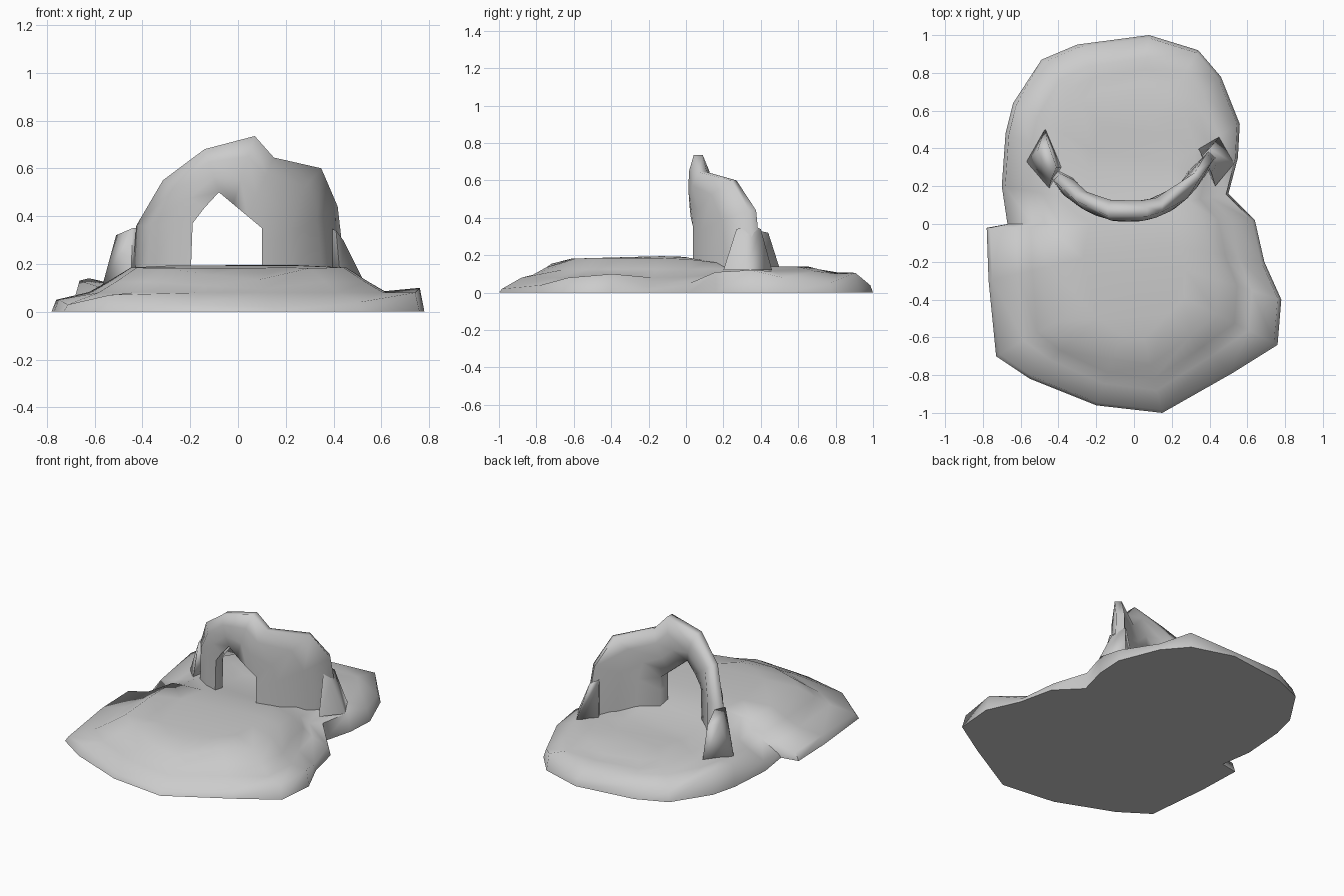
import bpy, bmesh, math
from mathutils import Vector

if "Cube" in bpy.data.objects:
    bpy.data.objects.remove(bpy.data.objects["Cube"])


def finish(name, bm, angle):
    bmesh.ops.triangulate(bm, faces=[f for f in bm.faces if len(f.verts) > 4])
    bmesh.ops.recalc_face_normals(bm, faces=bm.faces)
    me = bpy.data.meshes.new(name)
    bm.to_mesh(me)
    bm.free()
    ob = bpy.data.objects.new(name, me)
    bpy.context.collection.objects.link(ob)
    bpy.ops.object.select_all(action='DESELECT')
    bpy.context.view_layer.objects.active = ob
    ob.select_set(True)
    bpy.ops.object.shade_smooth_by_angle(angle=math.radians(angle))
    return ob


def loft(name, rings, angle):
    """Skin closed rings of equal length and cap both ends."""
    bm = bmesh.new()
    rows = [[bm.verts.new(p) for p in r] for r in rings]
    n = len(rows[0])
    for a, b in zip(rows, rows[1:]):
        for i in range(n):
            j = (i + 1) % n
            bm.faces.new((a[i], a[j], b[j], b[i]))
    bm.faces.new(rows[0])
    bm.faces.new(rows[-1])
    return finish(name, bm, angle)


# Rocky ground: footprint x, y and height of the broken rim
outline = [
    (0.15, -1.00, .02), (0.52, -0.79, .04), (0.76, -0.64, .08), (0.78, -0.40, .10),
    (0.69, -0.20, .03), (0.64, 0.02, .05), (0.50, 0.16, .11), (0.55, 0.35, .12),
    (0.56, 0.53, .08), (0.46, 0.78, .05), (0.34, 0.92, .11), (0.08, 1.00, .04),
    (-0.30, 0.95, .07), (-0.49, 0.87, .05), (-0.64, 0.64, .14), (-0.68, 0.48, .13),
    (-0.70, 0.20, .06), (-0.67, 0.00, .02), (-0.78, -0.02, .05), (-0.77, -0.30, .05),
    (-0.73, -0.70, .03), (-0.55, -0.82, .07), (-0.20, -0.96, .03)]

# Greatest ground height along y, as seen from the side
crest = [(-1, .02), (-.88, .08), (-.80, .10), (-.68, .18), (.03, .20),
         (.33, .18), (.50, .16), (.62, .15), (.80, .10), (.90, .11), (1, .03)]


def crest_z(y):
    for (a, za), (b, zb) in zip(crest, crest[1:]):
        if y <= b:
            return za + (zb - za) * (y - a) / (b - a)
    return crest[-1][1]


def ground_ring(s, front_z, back_z):
    ring = []
    for x, y, rim in outline:
        cy = 0.4 * y
        py = cy + (y - cy) * s
        k = min(1, max(0, (y + 0.05) / 0.5))
        z = rim if front_z is None else front_z + (back_z - front_z) * k
        ring.append((x * s, py, min(z, crest_z(py))))
    return ring


loft("rocky_ground", [
    ground_ring(1.0, 0, 0), ground_ring(0.975, None, None),
    ground_ring(0.80, .080, .115), ground_ring(0.70, .125, .13),
    ground_ring(0.58, .185, .14), ground_ring(0.35, .195, .14)], 80)

# Curved rock arch: (x, z) pairs on its outside and on its opening
outer = [(-.46, .10), (-.44, .36), (-.32, .55), (-.14, .68), (.07, .735),
         (.15, .645), (.36, .60), (.43, .44), (.47, .10)]
inner = [(-.20, .10), (-.19, .37), (-.14, .435), (-.08, .50), (-.02, .45),
         (.04, .40), (.10, .35), (.10, .27), (.10, .10)]


def bow(x):
    d = x + .04
    return .01 + (1.3 * d * d if d < 0 else .9 * d * d + 3 * min(d, .44) ** 4)


def wall(x, z, depth):
    """Point on the bowed wall, pushed back along its plan normal."""
    slope = (bow(x + .01) - bow(x - .01)) / .02
    n = Vector((-slope, 1)).normalized()
    side = min(1, max(0, (abs(x) - .22) / .2))
    return (x + n.x * depth * side, bow(x) + n.y * depth, z)


rings = []
for (ox, oz), (ix, iz) in zip(outer, inner):
    def at(t, d):
        return wall(ox + (ix - ox) * t, oz + (iz - oz) * t, d)
    rings.append([at(0, .02), at(.3, 0), at(.65, 0), at(1, .01),
                  at(1, .09), at(.65, .11), at(.3, .11), at(0, .07)])
loft("rock_arch", rings, 85)

# Broken buttress and flared footing trailing back from the arch feet
loft("left_buttress", [
    [(-.57, .33, .10), (-.45, .18, .10), (-.38, .30, .10), (-.47, .51, .10)],
    [(-.51, .39, .32), (-.44, .23, .35), (-.41, .30, .35), (-.46, .44, .32)]], 100)
loft("right_footing", [
    [(.53, .32, .12), (.45, .46, .12), (.34, .40, .12), (.43, .20, .12)],
    [(.44, .32, .30), (.40, .40, .34), (.36, .36, .36), (.41, .27, .34)]], 100)
